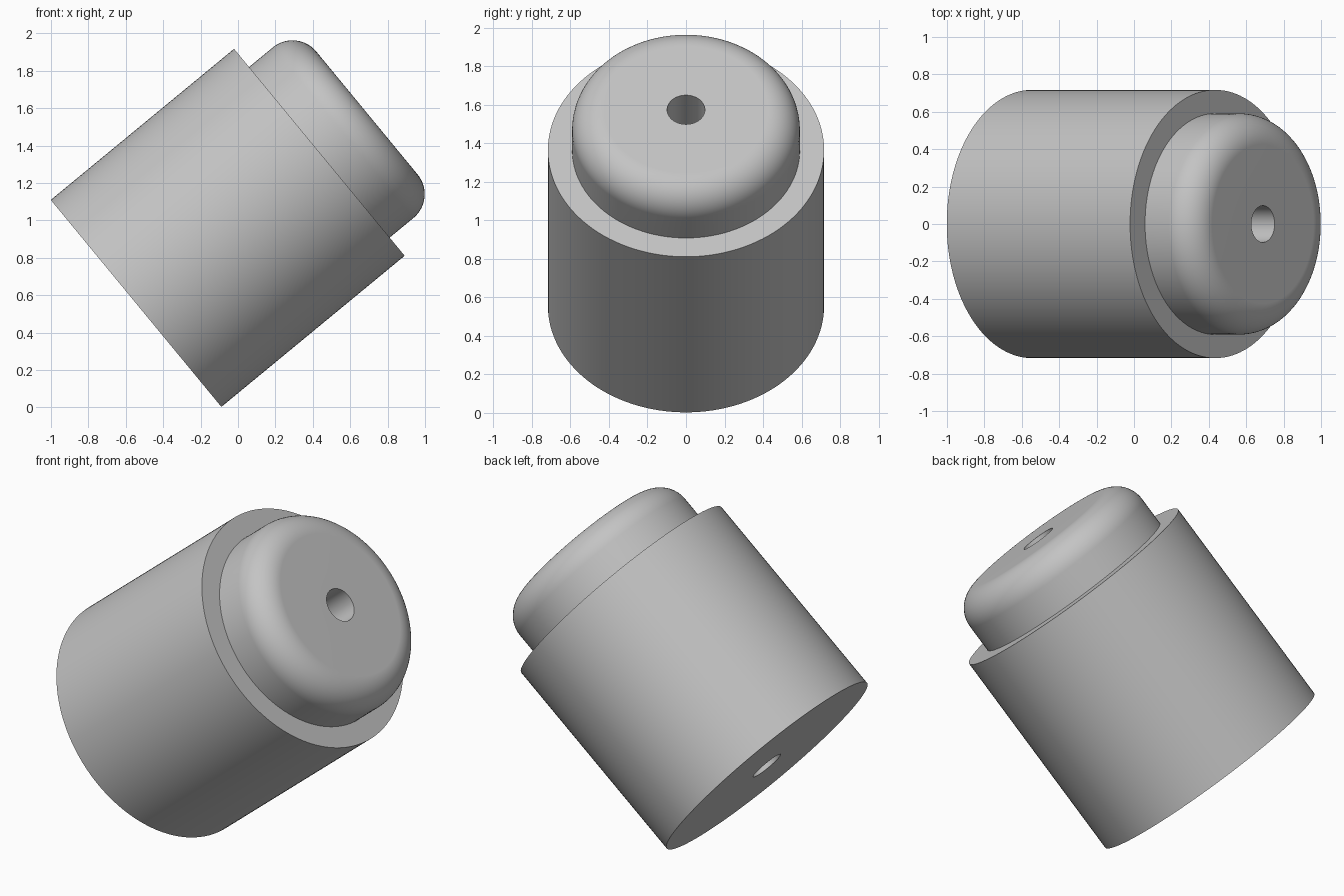
import bpy
import bmesh
from math import sin, cos, pi, radians
from mathutils import Matrix, Vector

if "Cube" in bpy.data.objects:
    bpy.data.objects.remove(bpy.data.objects["Cube"], do_unlink=True)

# Dimensions along and around the tilted axis
BODY_R, BODY_H = 0.717, 1.27
HEAD_R, TOTAL_H = 0.591, 1.6
FILLET, BORE_R = 0.165, 0.098
SEGMENTS, FILLET_STEPS = 128, 14

grey = bpy.data.materials.new("plain_grey")
grey.use_nodes = True
colour = (0.55, 0.55, 0.55, 1.0)
grey.diffuse_color = colour
grey.node_tree.nodes["Principled BSDF"].inputs["Base Color"].default_value = colour


def lathe(name, profile, material):
    """Revolve a closed (radius, height) profile around z."""
    bm = bmesh.new()
    verts = [bm.verts.new((r, 0, z)) for r, z in profile]
    edges = [bm.edges.new((v, verts[i - 1])) for i, v in enumerate(verts)]
    bmesh.ops.spin(bm, geom=verts + edges, cent=(0, 0, 0), axis=(0, 0, 1),
                   angle=2 * pi, steps=SEGMENTS, use_merge=True)
    bmesh.ops.remove_doubles(bm, verts=bm.verts, dist=1e-5)
    bmesh.ops.recalc_face_normals(bm, faces=bm.faces)
    mesh = bpy.data.meshes.new(name)
    bm.to_mesh(mesh)
    bm.free()
    mesh.materials.append(material)
    obj = bpy.data.objects.new(name, mesh)
    bpy.context.collection.objects.link(obj)
    return obj


# Wide body, stepped head with a rounded rim, and a bore right through
rim = []
for i in range(FILLET_STEPS + 1):
    a = pi / 2 * i / FILLET_STEPS
    rim.append((HEAD_R - FILLET + FILLET * cos(a),
                TOTAL_H - FILLET + FILLET * sin(a)))
profile = [(BORE_R, 0), (BODY_R, 0), (BODY_R, BODY_H), (HEAD_R, BODY_H)]
profile += rim + [(BORE_R, TOTAL_H)]
bushing = lathe("stepped_bushing", profile, grey)

# Tilt the axis towards +x, resting on the lower edge
tilt = Matrix.Rotation(radians(50.5), 4, "Y")
bushing.data.transform(Matrix.Translation(Vector((-0.545, 0, 0.556))) @ tilt)

# Smooth curves, crisp steps, flat end faces
bpy.ops.object.select_all(action="DESELECT")
bushing.select_set(True)
bpy.context.view_layer.objects.active = bushing
bpy.ops.object.shade_smooth_by_angle(angle=radians(30))
weighted = bushing.modifiers.new("flat_ends", "WEIGHTED_NORMAL")
weighted.keep_sharp = True
